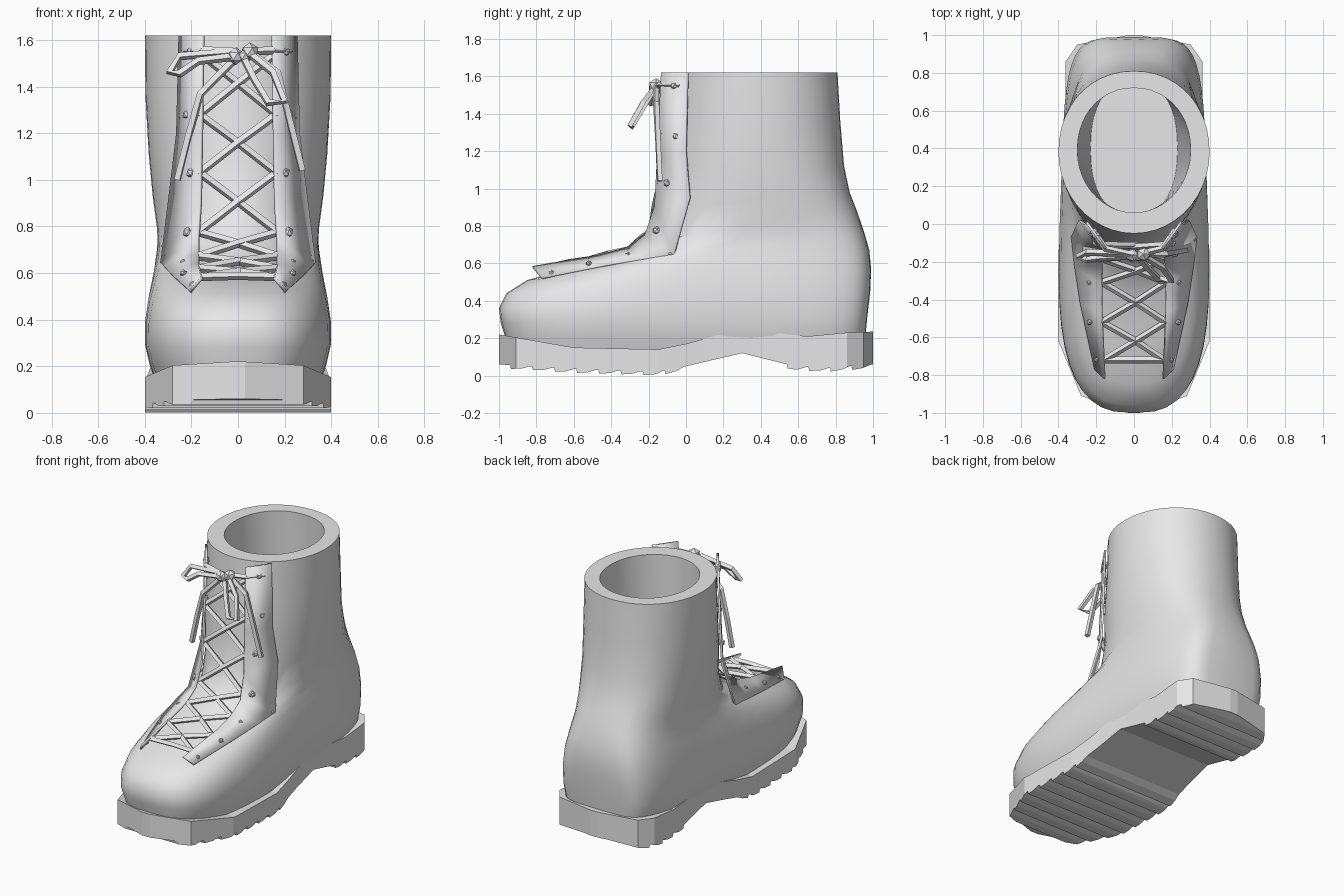
import bpy, bmesh, math
from mathutils import Vector

if "Cube" in bpy.data.objects:
    bpy.data.objects.remove(bpy.data.objects["Cube"])

grey = bpy.data.materials.new("plain_grey")
grey.diffuse_color = (0.8, 0.8, 0.8, 1)
grey.use_nodes = True
grey.node_tree.nodes["Principled BSDF"].inputs["Base Color"].default_value = grey.diffuse_color


def finish(name, bm, smooth=0):
    bmesh.ops.recalc_face_normals(bm, faces=bm.faces[:])
    me = bpy.data.meshes.new(name)
    bm.to_mesh(me)
    bm.free()
    me.materials.append(grey)
    ob = bpy.data.objects.new(name, me)
    bpy.context.collection.objects.link(ob)
    if smooth:
        bpy.ops.object.select_all(action='DESELECT')
        ob.select_set(True)
        bpy.context.view_layer.objects.active = ob
        bpy.ops.object.shade_smooth_by_angle(angle=math.radians(smooth))
    return ob


def loft(bm, rings):
    """Skin closed rings of equal length and cap both ends."""
    vs = [[bm.verts.new(p) for p in r] for r in rings]
    n = len(vs[0])
    for a, b in zip(vs, vs[1:]):
        for i in range(n):
            j = (i + 1) % n
            bm.faces.new((a[i], a[j], b[j], b[i]))
    bm.faces.new(vs[0])
    bm.faces.new(vs[-1])


def lerp_table(table, y):
    for (a, u), (b, v) in zip(table, table[1:]):
        if y <= b:
            return u + (v - u) * max(0, (y - a) / (b - a))
    return table[-1][1]


def spow(v, e):
    return math.copysign(abs(v) ** e, v)


# Boot upper: tilted oval rings from the sole up to the rim, then down inside
# front y, front z, back y, back z, front/back half width, front/back squareness
RINGS = [
    (-.95, .13, .95, .13, .375, .325, 2.9, 5),
    (-.965, .20, .96, .215, .40, .35, 2.9, 5.5),
    (-.99, .28, .97, .32, .425, .362, 2.9, 5.8),
    (-1.0, .36, .985, .45, .425, .362, 2.8, 5.5),
    (-.96, .44, .99, .57, .405, .358, 2.7, 4.8),
    (-.85, .51, .98, .67, .375, .354, 2.5, 4.0),
    (-.65, .565, .955, .76, .345, .354, 2.3, 3.4),
    (-.43, .62, .935, .82, .33, .356, 2.1, 3.0),
    (-.23, .71, .91, .89, .335, .362, 1.95, 2.7),
    (-.13, .88, .875, .98, .362, .37, 2.05, 2.5),
    (-.10, 1.10, .845, 1.12, .383, .383, 2.1, 2.3),
    (-.07, 1.35, .825, 1.36, .397, .397, 2, 2.15),
    (-.05, 1.62, .81, 1.62, .40, .40, 2, 2.1),
    (.06, 1.62, .72, 1.62, .30, .30, 2, 2.1),
    (.06, 1.00, .74, 1.00, .275, .275, 2.1, 2.2),
    (.05, .30, .75, .30, .23, .23, 2.4, 2.4),
]


def oval(fy, fz, by, bz, wf, wb, nf, nb, count=44):
    pts = []
    for i in range(count):
        t = 2 * math.pi * i / count
        n = nf if math.cos(t) > 0 else nb
        k = (1 - spow(math.cos(t), 2 / n)) / 2
        x = (wf + (wb - wf) * k) * spow(math.sin(t), 2 / n)
        pts.append((x, fy + (by - fy) * k, fz + (bz - fz) * k))
    return pts


bm = bmesh.new()
loft(bm, [oval(*r) for r in RINGS])
finish("boot_upper", bm, 40)

# Sole: rectangular sections along the length, with sawtooth treads below
WIDTH = [(-1, .03), (-.91, .28), (-.62, .40), (-.15, .40), (.1, .375), (.35, .362),
         (.86, .362), (.95, .30), (1, .03)]
TOP = [(-1, .22), (-.6, .15), (-.15, .14), (0, .17), (.2, .225), (.4, .235),
       (.65, .21), (.86, .23), (1, .235)]
BASE = [(-1, .06), (-.6, .035), (-.15, .02), (0, .05), (.3, .12), (.58, .05),
        (.75, .04), (1, .06)]
treads = [-.94 + .118 * i for i in range(8)] + [.54 + .115 * i for i in range(4)]
STEP = [(y + d, o) for y in treads for d, o in ((0, 0), (.004, -.02), (.06, -.015), (.105, 0))]
stations = sorted({y for t in (WIDTH, TOP, BASE, STEP) for y, _ in t})
bm = bmesh.new()
sections = []
for y in stations:
    w, zt = lerp_table(WIDTH, y), lerp_table(TOP, y)
    zb = max(0, lerp_table(BASE, y) + lerp_table(STEP, y))
    sections.append([(-w, y, zb), (w, y, zb), (w, y, zt), (-w, y, zt)])
loft(bm, sections)
finish("sole", bm)

# Eyelet flaps: a strip on each side of the lacing
INNER = [(.15, -.13, 1.62), (.155, -.15, 1.2), (.16, -.165, .9), (.17, -.22, .745),
         (.17, -.32, .68), (.17, -.47, .64), (.155, -.82, .58)]
OUTER = [(.25, .01, 1.62), (.26, .0, 1.2), (.29, .02, .95), (.328, -.065, .645),
         (.312, -.22, .622), (.282, -.42, .59), (.205, -.77, .52)]
for side, label in ((1, "right"), (-1, "left")):
    bm = bmesh.new()
    a = [bm.verts.new((side * x, y, z)) for x, y, z in INNER]
    b = [bm.verts.new((side * x, y, z)) for x, y, z in OUTER]
    for i in range(len(a) - 1):
        bm.faces.new((a[i], a[i + 1], b[i + 1], b[i]))
    ob = finish(label + "_eyelet_flap", bm, 40)
    mod = ob.modifiers.new("thickness", 'SOLIDIFY')
    mod.thickness = .014
    mod.offset = 0


def cord(bm, pts, r=.0125):
    """Four-sided cord through the points."""
    pts = [Vector(p) for p in pts]
    rings = []
    for i, p in enumerate(pts):
        d = (pts[min(i + 1, len(pts) - 1)] - pts[max(i - 1, 0)]).normalized()
        s = d.cross(Vector((0, -.8, .6))).normalized() * r
        n = s.cross(d).normalized() * r
        rings.append([p + s + n, p - s + n, p - s - n, p + s - n])
    loft(bm, rings)


# Crossing laces between the rows of eyelets
EYES = [(.20, -.06, 1.55), (.215, -.05, 1.28), (.20, -.10, 1.03), (.215, -.155, .775),
        (.235, -.31, .645), (.235, -.52, .60), (.195, -.72, .55)]
HOLES = [(.16, -.11, 1.54), (.165, -.125, 1.28), (.165, -.14, 1.03), (.17, -.185, .775),
         (.17, -.31, .672), (.17, -.52, .62), (.16, -.72, .583)]
bm = bmesh.new()
for (x0, y0, z0), (x1, y1, z1) in zip(HOLES, HOLES[1:]):
    for s in (1, -1):
        mid = (0, (y0 + y1) / 2 - .005 * s, (z0 + z1) / 2 + .004)
        cord(bm, [(s * x0, y0, z0), mid, (-s * x1, y1, z1)])
x, y, z = HOLES[-1]
cord(bm, [(-x, y, z), (0, y, z + .005), (x, y, z)])
for s in (1, -1):
    cord(bm, [(s * .22, -.03, 1.55), (s * .15, -.13, 1.555), (s * .02, -.16, 1.55)])
finish("crossed_laces", bm)

# Eyelet studs
bm = bmesh.new()
for p in EYES:
    size = .024 if p[2] > .7 else .016
    for s in (1, -1):
        new = bmesh.ops.create_icosphere(bm, subdivisions=1, radius=size)['verts']
        bmesh.ops.translate(bm, verts=new, vec=(s * p[0], p[1], p[2]))
finish("eyelet_studs", bm)

# Bow: two loops, two loose ends and a lumpy knot
bm = bmesh.new()
cord(bm, [(0, -.16, 1.55), (-.25, -.15, 1.53), (-.295, -.17, 1.46), (-.25, -.19, 1.455),
          (-.17, -.18, 1.51), (0, -.17, 1.53)])
cord(bm, [(.05, -.17, 1.54), (.15, -.23, 1.46), (.20, -.30, 1.335), (.13, -.29, 1.33),
          (.07, -.23, 1.43), (.02, -.17, 1.53)])
cord(bm, [(0, -.16, 1.53), (-.16, -.15, 1.37), (-.215, -.14, 1.18), (-.26, -.13, 1.0)])
cord(bm, [(.06, -.16, 1.54), (.17, -.16, 1.46), (.22, -.15, 1.26), (.275, -.14, 1.04)])
finish("bow", bm)

bm = bmesh.new()
for c, r in (((-.01, -.165, 1.53), .038), ((.05, -.16, 1.55), .04), ((.025, -.17, 1.53), .03)):
    new = bmesh.ops.create_icosphere(bm, subdivisions=1, radius=r)['verts']
    bmesh.ops.translate(bm, verts=new, vec=c)
finish("knot", bm)
